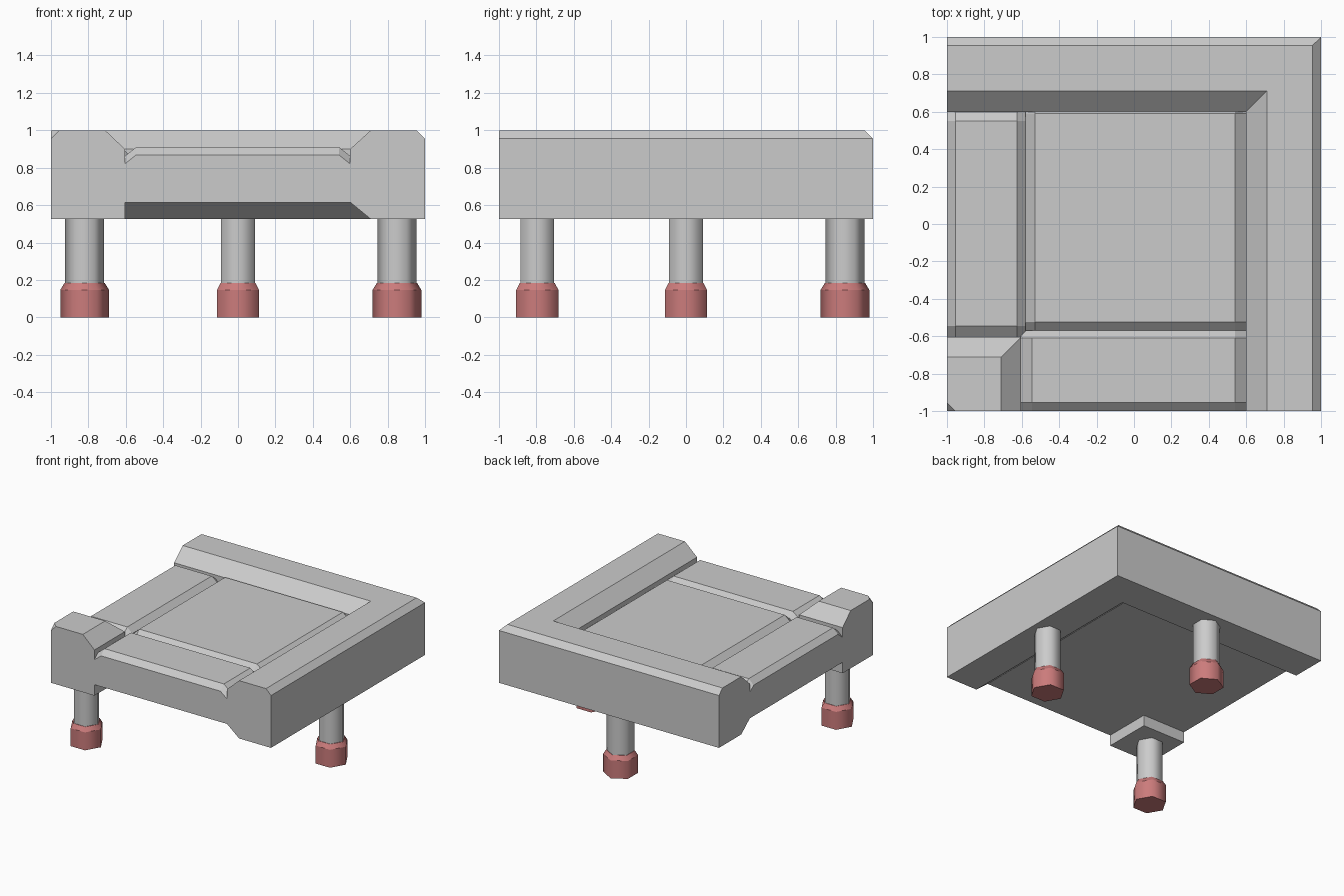
import bpy, bmesh
from math import sin, cos, pi

if "Cube" in bpy.data.objects:
    bpy.data.objects.remove(bpy.data.objects["Cube"])


def finish(bm, name, mat=None):
    bmesh.ops.recalc_face_normals(bm, faces=bm.faces)
    me = bpy.data.meshes.new(name)
    bm.to_mesh(me)
    bm.free()
    ob = bpy.data.objects.new(name, me)
    bpy.context.collection.objects.link(ob)
    if mat:
        me.materials.append(mat)
    return ob


def loft(sections, smooth=False):
    """Skin a list of closed sections and cap both ends."""
    bm = bmesh.new()
    rings = [[bm.verts.new(p) for p in s] for s in sections]
    n = len(rings[0])
    for a, b in zip(rings, rings[1:]):
        for i in range(n):
            j = (i + 1) % n
            f = bm.faces.new((a[i], a[j], b[j], b[i]))
            f.smooth = smooth
    bm.faces.new(rings[0])
    bm.faces.new(rings[-1])
    if smooth:  # keep the horizontal rims crisp
        for r in rings:
            for i in range(n):
                bm.edges.get((r[i], r[(i + 1) % n])).smooth = False
    return bm


BASE, TOP = 0.615, 0.91


def panel(name, across, along, swap=False):
    """Plate with chamfered sides (across) and chamfered ends (along)."""
    lo, lo_in, hi_in, hi = across
    secs = []
    for t, drop in zip(along, (0.042, 0, 0, 0.042)):
        z = TOP - drop
        prof = [(lo, BASE), (lo, z - 0.048), (lo_in, z), (hi_in, z), (hi, z - 0.048), (hi, BASE)]
        secs.append([(t, a, z) if swap else (a, t, z) for a, z in prof])
    finish(loft(secs), name)


# L-shaped rim, mitred at the back right corner
rim = [(1, 0.525), (1, 0.955), (0.955, 1), (0.71, 1), (0.6, 0.9), (0.6, 0.615), (0.71, 0.525)]
finish(loft([[(d, -1, z) for d, z in rim],
             [(d, d, z) for d, z in rim],
             [(-1, d, z) for d, z in rim]]), "corner_rim")

# Block at the front left corner
pts = [(x, y, 0.525) for x in (-1, -0.605) for y in (-1, -0.605)]
for d, z in ((-0.605, 0.9), (-0.71, 1)):
    pts += [(d, d, z), (d, -1, z), (-1, d, z)]
pts += [(-1, -1, 0.955), (-0.955, -1, 1), (-1, -0.955, 1)]
bm = bmesh.new()
for p in pts:
    bm.verts.new(p)
bmesh.ops.convex_hull(bm, input=bm.verts)
bmesh.ops.dissolve_limit(bm, angle_limit=0.02, verts=bm.verts, edges=bm.edges)
finish(bm, "corner_block")

# Floor panels
panel("main_panel", (-0.58, -0.53, 0.54, 0.6), (-0.57, -0.525, 0.59, 0.635))
panel("front_panel", (-0.605, -0.545, 0.54, 0.6), (-1, -0.955, -0.61, -0.57))
panel("left_panel", (-0.605, -0.545, 0.55, 0.61), (-1, -0.955, -0.625, -0.58), swap=True)

# Hexagonal legs with red feet
red = bpy.data.materials.new("foot_red")
red.diffuse_color = (0.6, 0.2, 0.2, 1)
red.use_nodes = True
red.node_tree.nodes["Principled BSDF"].inputs["Base Color"].default_value = red.diffuse_color


def hexagon(x, y, r, z, turn):
    return [(x + r * cos(turn + i * pi / 3), y + r * sin(turn + i * pi / 3), z) for i in range(6)]


for label, x, y, turn in (("front_left", -0.82, -0.795, 0),
                          ("right", 0.85, 0, 0),
                          ("back", 0, 0.85, pi / 2)):
    shaft = [(0.104, 0.17), (0.104, 0.53)]
    foot = [(0.13, 0), (0.13, 0.147), (0.108, 0.183)]
    for part, prof, mat in (("leg", shaft, None), ("foot", foot, red)):
        secs = [hexagon(x, y, r, z, turn) for r, z in prof]
        finish(loft(secs, smooth=True), f"{label}_{part}", mat)
